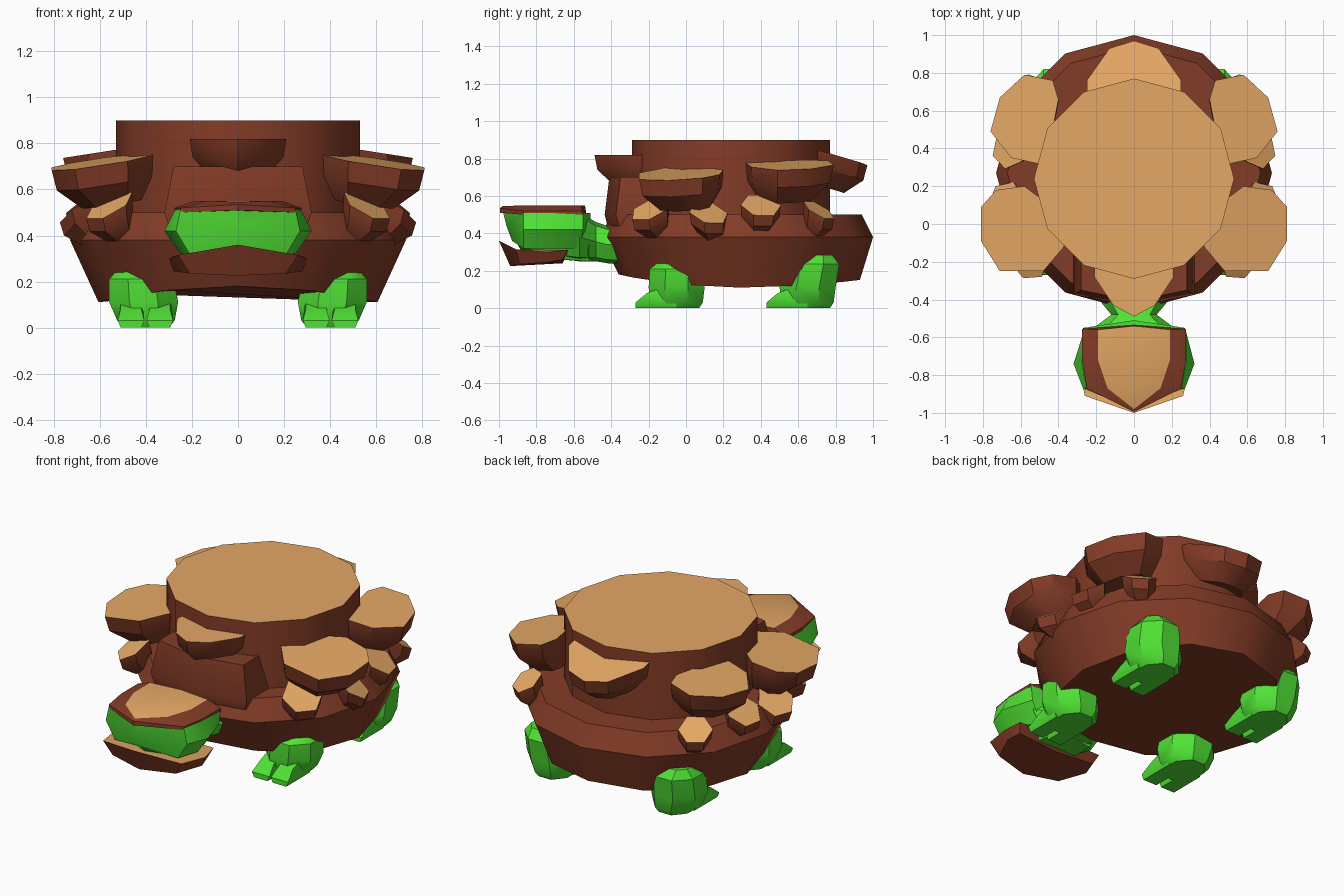
import bpy, bmesh
from math import sin, cos, pi, atan2, radians
from mathutils import Vector, Matrix

if "Cube" in bpy.data.objects:
    bpy.data.objects.remove(bpy.data.objects["Cube"])

def material(name, rgb):
    m = bpy.data.materials.new(name)
    m.diffuse_color = (*rgb, 1)
    m.use_nodes = True
    m.node_tree.nodes["Principled BSDF"].inputs["Base Color"].default_value = m.diffuse_color
    return m

BROWN = material("bark", (0.23, 0.045, 0.02))
TAN = material("cut_wood", (0.78, 0.39, 0.13))
GREEN = material("skin", (0.08, 0.75, 0.035))

def loft(name, rings, mat, top=None, mirror=False):
    """Skin a stack of equal-length rings, first ring = top cap."""
    bm = bmesh.new()
    loops = [[bm.verts.new((-p[0] if mirror else p[0], p[1], p[2])) for p in r] for r in rings]
    n = len(loops[0])
    for a, b in zip(loops, loops[1:]):
        for i in range(n):
            bm.faces.new((a[i], a[(i + 1) % n], b[(i + 1) % n], b[i]))
    cap = bm.faces.new(loops[0])
    cap.material_index = 1 if top else 0
    bm.faces.new(loops[-1])
    bmesh.ops.recalc_face_normals(bm, faces=bm.faces)
    me = bpy.data.meshes.new(name)
    bm.to_mesh(me)
    bm.free()
    me.shade_smooth()
    me.set_sharp_from_angle(angle=radians(35))
    me.materials.append(mat)
    if top:
        me.materials.append(top)
    ob = bpy.data.objects.new(name, me)
    bpy.context.collection.objects.link(ob)
    return ob

def sym(half):
    """Complete a half outline across x = 0."""
    return half + [(-x, y, z) for x, y, z in reversed(half) if x > 1e-6]

def disc(r, cy, z, n=12, sx=1, lift=lambda y: 0):
    pts = []
    for i in range(n):
        a = pi / 2 + 2 * pi * i / n
        y = cy + r * sin(a)
        pts.append((sx * r * cos(a), y, z + lift(y)))
    return pts

# Lower shell bowl with an arched bottom rim
arch = lambda y: (0.04 if y > 0.28 else 0.07) * ((y - 0.28) / 0.64) ** 2
loft("lower_shell", [disc(0.67, 0.27, 0.50), disc(0.73, 0.27, 0.38),
                     disc(0.645, 0.285, 0.11, sx=0.94, lift=arch)], BROWN)

# Tree stump on the back
loft("stump", [disc(0.53, 0.24, 0.90), disc(0.53, 0.24, 0.45)], BROWN, TAN)

# Sloped block at the front of the stump
def block(z, w, f):
    return sym([(0, 0, z), (w, 0, z), (w, f + 0.06, z), (0, f, z)])
loft("front_block", [block(0.70, 0.28, -0.41), block(0.50, 0.32, -0.435),
                     block(0.44, 0.30, -0.42)], BROWN)

# Shelf fungi: cut top, rounded underside that shrinks toward the stump
def shelf(name, rim, h, pull, mirror=False):
    c = sum((Vector(p) for p in rim), Vector()) / len(rim)
    inward = Vector((-c.x, 0.25 - c.y, 0)).normalized() * pull
    rings = []
    for s, d, k in ((1, 0, 0), (0.94, 0.5, 0.2), (0.6, 1, 1)):
        rings.append([c + (Vector(p) - c) * s + inward * k - Vector((0, 0, h * d)) for p in rim])
    loft(name, rings, BROWN, TAN, mirror)

shelf("front_shelf", sym([(0, -0.20, 0.82), (0.21, -0.20, 0.82), (0.21, -0.28, 0.82),
                          (0.11, -0.43, 0.82), (0, -0.49, 0.82)]), 0.16, 0.03)
shelf("back_shelf", sym([(0, 0.68, 0.85), (0.25, 0.70, 0.845), (0.25, 0.76, 0.83),
                         (0.13, 0.93, 0.78), (0, 0.97, 0.765)]), 0.17, 0.06)

# Per shelf: depth, height at x = 0, fore-aft slope, outline
side_rims = {
    "side_front_shelf": (0.18, 0.815, 0.07,
                         [(0.37, -0.12), (0.48, -0.25), (0.71, -0.25), (0.81, -0.09),
                          (0.81, 0.09), (0.73, 0.18), (0.58, 0.20), (0.42, 0.08)]),
    "side_rear_shelf": (0.19, 0.855, 0.0,
                        [(0.40, 0.66), (0.43, 0.76), (0.58, 0.79), (0.71, 0.67),
                         (0.76, 0.49), (0.65, 0.35), (0.51, 0.32), (0.44, 0.45)]),
}
# Small shelves: x, y, z, radius, extra yaw
small = [(0.56, -0.19, 0.53, 0.115, 0.0), (0.68, 0.12, 0.51, 0.11, 0.6),
         (0.66, 0.40, 0.55, 0.11, 0.0), (0.56, 0.71, 0.525, 0.095, 0.3)]
for m, side in ((False, "right"), (True, "left")):
    for name, (h, z0, sy, pts) in side_rims.items():
        rim = [(x, y, z0 - 0.155 * x + sy * y) for x, y in pts]
        shelf(f"{name}_{side}", rim, h, 0.06, m)
    for i, (x, y, z, r, yaw) in enumerate(small):
        turn = (Matrix.Rotation(atan2(y - 0.25, x) + yaw, 3, 'Z')
                @ Matrix.Rotation(0.6, 3, 'Y'))
        rim = [Vector((x, y, z)) + turn @ Vector((r * cos(a), r * sin(a), 0))
               for a in (pi / 3 * k + 0.5 for k in range(6))]
        shelf(f"small_shelf_{i + 1}_{side}", rim, 0.12, 0.06, m)

# Head: green upper skull under a wooden beak
def skull(z, yb, xb, xs, xf, yf, ztip):
    return sym([(0, yb + 0.04, z), (xb, yb, z), (xs, -0.74, z), (xf, -0.87, z), (0, yf, ztip)])
loft("head", [skull(0.51, -0.55, 0.27, 0.275, 0.25, -0.98, 0.52),
              skull(0.42, -0.55, 0.26, 0.32, 0.27, -0.96, 0.44),
              skull(0.32, -0.57, 0.19, 0.25, 0.21, -0.93, 0.36)], GREEN)

def beak(z, w, back, front, tip, ztip):
    return sym([(0, back + 0.02, z), (w, back, z), (w, -0.72, z), (front, -0.87, z), (0, tip, ztip)])
loft("beak_cap", [beak(0.55, 0.19, -0.56, 0.14, -0.98, 0.545),
                  beak(0.52, 0.275, -0.555, 0.25, -0.995, 0.535),
                  beak(0.50, 0.275, -0.555, 0.25, -0.995, 0.51)], BROWN, TAN)

# Neck and throat
def neck(y, w, lo, hi):
    return sym([(0, y, hi), (w * 0.7, y, hi - 0.02), (w, y, (lo + hi) / 2),
                (w * 0.7, y, lo + 0.02), (0, y, lo)])
loft("neck", [neck(-0.30, 0.20, 0.23, 0.45), neck(-0.42, 0.17, 0.24, 0.44),
              neck(-0.48, 0.12, 0.25, 0.46), neck(-0.57, 0.24, 0.25, 0.51),
              neck(-0.64, 0.22, 0.26, 0.50)], GREEN)
loft("throat", [sym([(0, -0.50, 0.35), (0.16, -0.52, 0.35), (0.19, -0.85, 0.34), (0, -0.90, 0.34)]),
                sym([(0, -0.50, 0.25), (0.12, -0.52, 0.25), (0.14, -0.80, 0.27), (0, -0.86, 0.27)])], GREEN)

# Lower jaw
loft("lower_jaw", [sym([(0, -0.63, 0.30), (0.28, -0.63, 0.31), (0.30, -0.74, 0.30),
                        (0.26, -0.91, 0.315), (0, -1.0, 0.36)]),
                   sym([(0, -0.66, 0.24), (0.26, -0.66, 0.26), (0.28, -0.74, 0.245),
                        (0.21, -0.89, 0.235), (0, -0.94, 0.225)])], BROWN, TAN)

# Legs with two toes each
def leg_ring(x, y, z, rx, ry):
    return [(x + rx * 1.08 * cos(a), y + ry * 1.08 * sin(a), z)
            for a in (pi / 8 + k * pi / 4 for k in range(8))]

for m, side in ((False, "right"), (True, "left")):
    for end, y, lift in (("front", -0.05, 0), ("rear", 0.65, 0.025)):
        loft(f"{end}_leg_{side}", [leg_ring(0.45, y + lift * 2, 0.26 + lift, 0.07, 0.08),
                                   leg_ring(0.42, y + lift, 0.21 + lift, 0.14, 0.145),
                                   leg_ring(0.41, y, 0.11, 0.15, 0.15),
                                   leg_ring(0.40, y, 0.03, 0.125, 0.14),
                                   leg_ring(0.40, y, 0.0, 0.10, 0.12)], GREEN, None, m)
        for t, tx in enumerate((0.34, 0.465)):
            f = y - 0.22
            toe = [[(tx - w, f + b, z), (tx + w, f + b, z), (tx + w, y, z + up), (tx - w, y, z + up)]
                   for w, b, z, up in ((0.045, 0.06, 0.08, 0.06), (0.058, 0.0, 0.03, 0), (0.045, 0.0, 0.0, 0))]
            loft(f"{end}_toe_{t + 1}_{side}", toe, GREEN, None, m)
